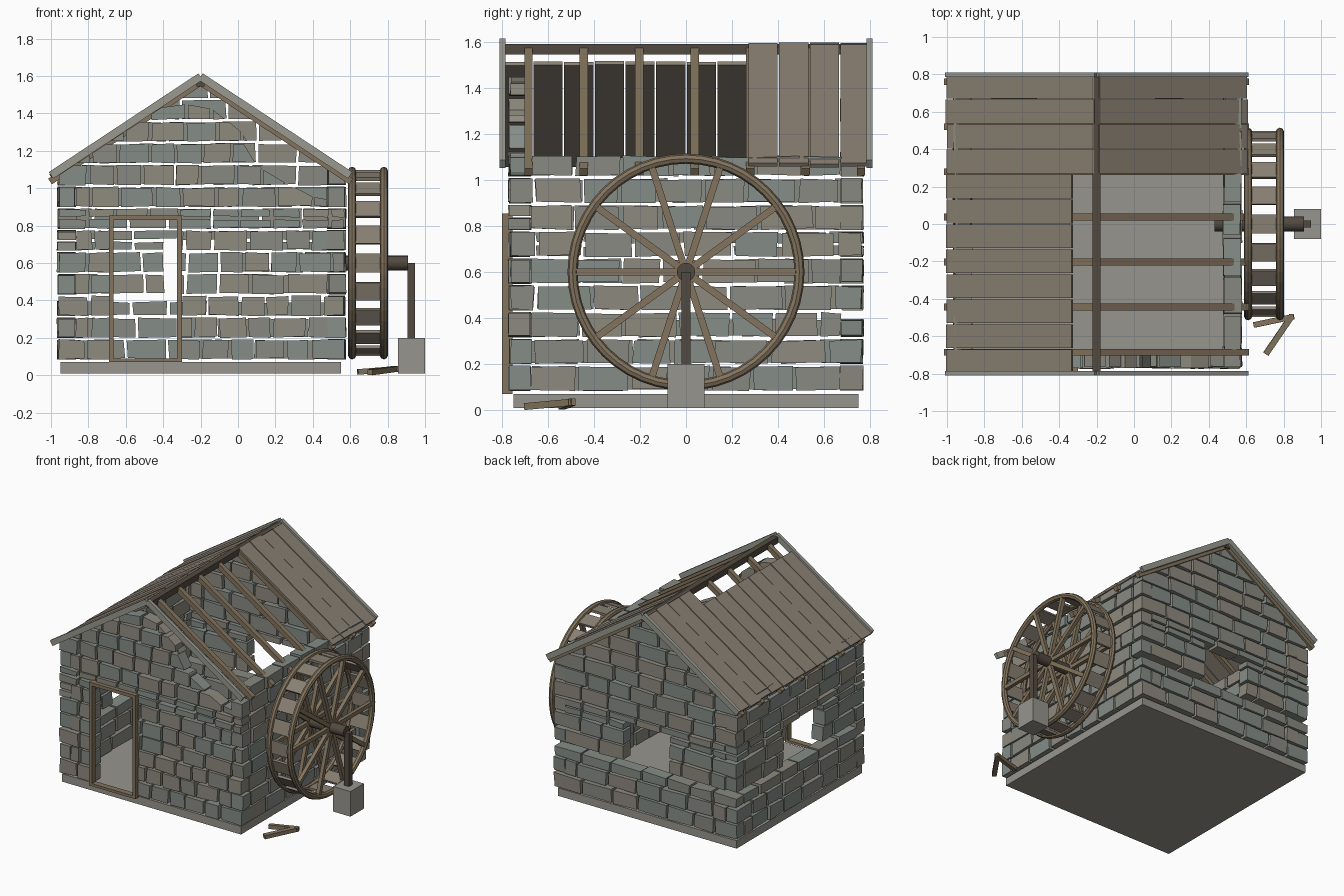
import bpy, bmesh, random
from math import sin, cos, pi, radians
from mathutils import Vector as V, Matrix

if "Cube" in bpy.data.objects:
    bpy.data.objects.remove(bpy.data.objects["Cube"])

random.seed(7)
R = random.uniform


def mat(name, r, g, b):
    m = bpy.data.materials.new(name)
    m.diffuse_color = (r, g, b, 1)
    m.use_nodes = True
    m.node_tree.nodes["Principled BSDF"].inputs["Base Color"].default_value = m.diffuse_color
    return m


STONES = [mat("stone_warm", .27, .255, .21), mat("stone_green", .235, .265, .24), mat("stone_grey", .25, .25, .225)]
SLAB = mat("slab_grey", .31, .30, .27)
PLANK = mat("plank_brown", .25, .215, .17)
WOOD = mat("timber_brown", .23, .175, .11)
DARK = mat("dark_timber", .085, .068, .05)
TRIM = mat("weathered_trim", .32, .32, .28)


def finish(name, bm, mats):
    bmesh.ops.recalc_face_normals(bm, faces=bm.faces)
    me = bpy.data.meshes.new(name)
    bm.to_mesh(me)
    bm.free()
    for m in mats:
        me.materials.append(m)
    ob = bpy.data.objects.new(name, me)
    bpy.context.collection.objects.link(ob)
    return ob


def beam(bm, p, q, w, h, side=(0, 1, 0)):
    """Box from p to q, w wide along side, h thick."""
    p, q = V(p), V(q)
    x = (q - p).normalized()
    z = x.cross(V(side)).normalized()
    y = z.cross(x)
    m = Matrix((x * (q - p).length, y * w, z * h)).transposed().to_4x4()
    m.translation = (p + q) / 2
    bmesh.ops.create_cube(bm, size=1, matrix=m)


def box(bm, x0, x1, y0, y1, z0, z1):
    beam(bm, (x0, (y0 + y1) / 2, (z0 + z1) / 2), (x1, (y0 + y1) / 2, (z0 + z1) / 2), y1 - y0, z1 - z0)


def below(poly, a, b):
    """Clip a (u, z) polygon to the part under the line a-b."""
    def d(p):
        return a[1] + (b[1] - a[1]) * (p[0] - a[0]) / (b[0] - a[0]) - p[1]
    out = []
    for p, q in zip(poly, poly[1:] + poly[:1]):
        dp, dq = d(p), d(q)
        if dp >= 0:
            out.append(p)
        if (dp >= 0) != (dq >= 0):
            t = dp / (dp - dq)
            out.append((p[0] + (q[0] - p[0]) * t, p[1] + (q[1] - p[1]) * t))
    return out


CX, RUN, SLOPE = -.2, .8, .66
BREAK = [(-1, 1.7), (-.5, 1.42), (-.2, 1.46), (-.1, 1.40), (.02, 1.30), (.1, 1.12), (.25, 1.03), (.45, .93), (.6, .97)]


def limit(u):
    for (a, za), (b, zb) in zip(BREAK, BREAK[1:]):
        if u <= b:
            return za + (zb - za) * (u - a) / (b - a)
    return BREAK[-1][1]


# Rubble wall: coursed stones with open joints, holes, gable and broken edge
def wall(name, place, u0, u1, long_rows, size, top, holes=(), gable=False, broken=False):
    bm = bmesh.new()
    pitch, g, row, z = .1165, .008, 0, .08
    while z < top - .02:
        zt = min(z + pitch, top)
        trim = 0 if row % 2 == long_rows else .09
        a, b = u0 + trim, u1 - trim
        cuts = [a]
        step = size * (R(.5, .65) if row % 2 else R(.9, 1.1))
        while cuts[-1] + step < b - size * .45:
            cuts.append(cuts[-1] + step)
            step = size * R(.8, 1.25)
        cuts.append(b)
        levels = sorted({z, zt} | {h for o in holes for h in o[2:] if z + .02 < h < zt - .02})
        for za, zb in zip(levels, levels[1:]):
            cells = list(zip(cuts, cuts[1:]))
            for h0, h1, hz0, hz1 in holes:
                if hz0 < (za + zb) / 2 < hz1:
                    cells = [c for s, e in cells for c in ((s, min(e, h0)), (max(s, h1), e)) if c[1] - c[0] > .025]
            for s, e in cells:
                j = lambda: R(-.005, .005)
                s1, e1, a1, b1 = s + g, e - g, za + g, zb - g
                poly = [(s1 + j(), a1 + j()), (e1 + j(), a1 + j()), (e1 + j(), b1 + j()), (s1 + j(), b1 + j())]
                if gable:
                    for sg in (-1, 1):
                        poly = below(poly, (CX, 1.57), (CX + sg, 1.57 - SLOPE)) if poly else poly
                if broken and poly:
                    poly = below(poly, (s, limit(s)), (e, limit(e)))
                if len(poly) < 3 or max(p[1] for p in poly) - a1 < .02:
                    continue
                d0, d1, mi = R(-.008, .004), .09 + R(-.006, .006), random.randrange(3)
                lo = [bm.verts.new(place(u, w, d0 + R(-.002, .002))) for u, w in poly]
                hi = [bm.verts.new(place(u, w, d1)) for u, w in poly]
                n = len(poly)
                fs = [bm.faces.new(lo), bm.faces.new(hi[::-1])]
                fs += [bm.faces.new((lo[i], hi[i], hi[(i + 1) % n], lo[(i + 1) % n])) for i in range(n)]
                for f in fs:
                    f.material_index = mi
        row, z = row + 1, zt
    finish(name, bm, STONES)


wall("front_wall", lambda u, z, d: (u, -.765 + d, z), -.965, .575, 0, .16, 1.58,
     [(-.67, -.32, 0, .84)], True, True)
wall("back_wall", lambda u, z, d: (u, .765 - d, z), -.965, .575, 0, .21, 1.58, [(-.39, -.02, .40, .72)], True)
wall("left_wall", lambda u, z, d: (-.96 + d, u, z), -.77, .77, 1, .21, 1.11, [(-.26, .2, .40, .72)])
wall("right_wall", lambda u, z, d: (.57 - d, u, z), -.77, .77, 1, .2, 1.11)

# Floor slab
bm = bmesh.new()
box(bm, -.95, .55, -.75, .75, .01, .07)
finish("floor_slab", bm, [SLAB])

# Door frame
bm = bmesh.new()
for x in (-.69, -.325):
    box(bm, x, x + .025, -.80, -.755, .07, .855)
box(bm, -.665, -.325, -.80, -.755, .83, .855)
box(bm, -.665, -.325, -.80, -.755, .07, .09)
finish("door_frame", bm, [WOOD])


def slope(bm, sg, y, d0, d1, top, w, h):
    beam(bm, (CX + sg * d0, y, top - SLOPE * d0), (CX + sg * d1, y, top - SLOPE * d1), w, h)


# Roof: planks (part missing), rafters, gable trim and ridge beam
planks, rafters, trims = bmesh.new(), bmesh.new(), bmesh.new()
for sg in (-1, 1):
    for i in range(12):
        y = .735 - i * .1335
        if sg > 0 and i > 3:
            continue
        slope(planks, sg, y, .13 if i > 3 else .01, RUN + R(-.006, .004), 1.594 + R(-.003, .003), .127, .018)
    for i in range(7):
        slope(rafters, sg, -.685 + .241 * i, .01, .805, 1.567, .036, .036)
    for y in (-.798, .798):
        slope(trims, sg, y, 0, RUN, 1.597, .025, .042)
finish("roof_planks", planks, [PLANK])
finish("rafters", rafters, [WOOD])
finish("gable_trim", trims, [TRIM])
bm = bmesh.new()
box(bm, -.222, -.178, -.79, .79, 1.545, 1.592)
finish("ridge_beam", bm, [DARK])

# Water wheel: two faceted rims, spokes and paddles around the axle
HUB, RAD, RINGS = V((0, 0, .6)), .493, (.61, .78)
rims, spokes, paddles = bmesh.new(), bmesh.new(), bmesh.new()
for x in RINGS:
    N, M = 48, 8
    grid = []
    for i in range(N):
        t = 2 * pi * i / N
        grid.append([rims.verts.new((x + .022 * sin(2 * pi * k / M),
                                     (RAD + .022 * cos(2 * pi * k / M)) * cos(t),
                                     .6 + (RAD + .022 * cos(2 * pi * k / M)) * sin(t))) for k in range(M)])
    for i in range(N):
        for k in range(M):
            a, b = grid[i], grid[(i + 1) % N]
            rims.faces.new((a[k], b[k], b[(k + 1) % M], a[(k + 1) % M]))
    for i in range(10):
        t = 2 * pi * i / 10
        d = V((0, cos(t), sin(t)))
        beam(spokes, HUB + V((x, 0, 0)) + d * .02, HUB + V((x, 0, 0)) + d * .485, .028, .03, (1, 0, 0))
for i in range(20):
    t = 2 * pi * i / 20
    d, tan = V((0, cos(t), sin(t))), V((0, -sin(t), cos(t)))
    c = HUB + V(((RINGS[0] + RINGS[1]) / 2, 0, 0)) + d * .488
    beam(paddles, c - tan * .05, c + tan * .05, .165, .018, (1, 0, 0))
finish("wheel_rims", rims, [WOOD])
finish("wheel_spokes", spokes, [WOOD])
finish("wheel_paddles", paddles, [PLANK])

bm = bmesh.new()
bmesh.ops.create_cone(bm, cap_ends=True, segments=16, radius1=.04, radius2=.04, depth=.48,
                      matrix=Matrix.Translation((.67, 0, .6)) @ Matrix.Rotation(pi / 2, 4, 'Y'))
axle = finish("axle", bm, [DARK])
for f in axle.data.polygons:
    f.use_smooth = len(f.vertices) == 4
bm = bmesh.new()
box(bm, .905, .945, -.02, .02, .19, .60)
finish("axle_post", bm, [DARK])
bm = bmesh.new()
box(bm, .855, 1.0, -.08, .08, .01, .2)
finish("post_footing", bm, [SLAB])

# Fallen planks by the wheel
bm = bmesh.new()
beam(bm, (.64, -.54, .018), (.855, -.495, .035), .03, .03)
beam(bm, (.705, -.695, .016), (.845, -.49, .035), .032, .03, (1, 0, 0))
finish("fallen_planks", bm, [WOOD])
